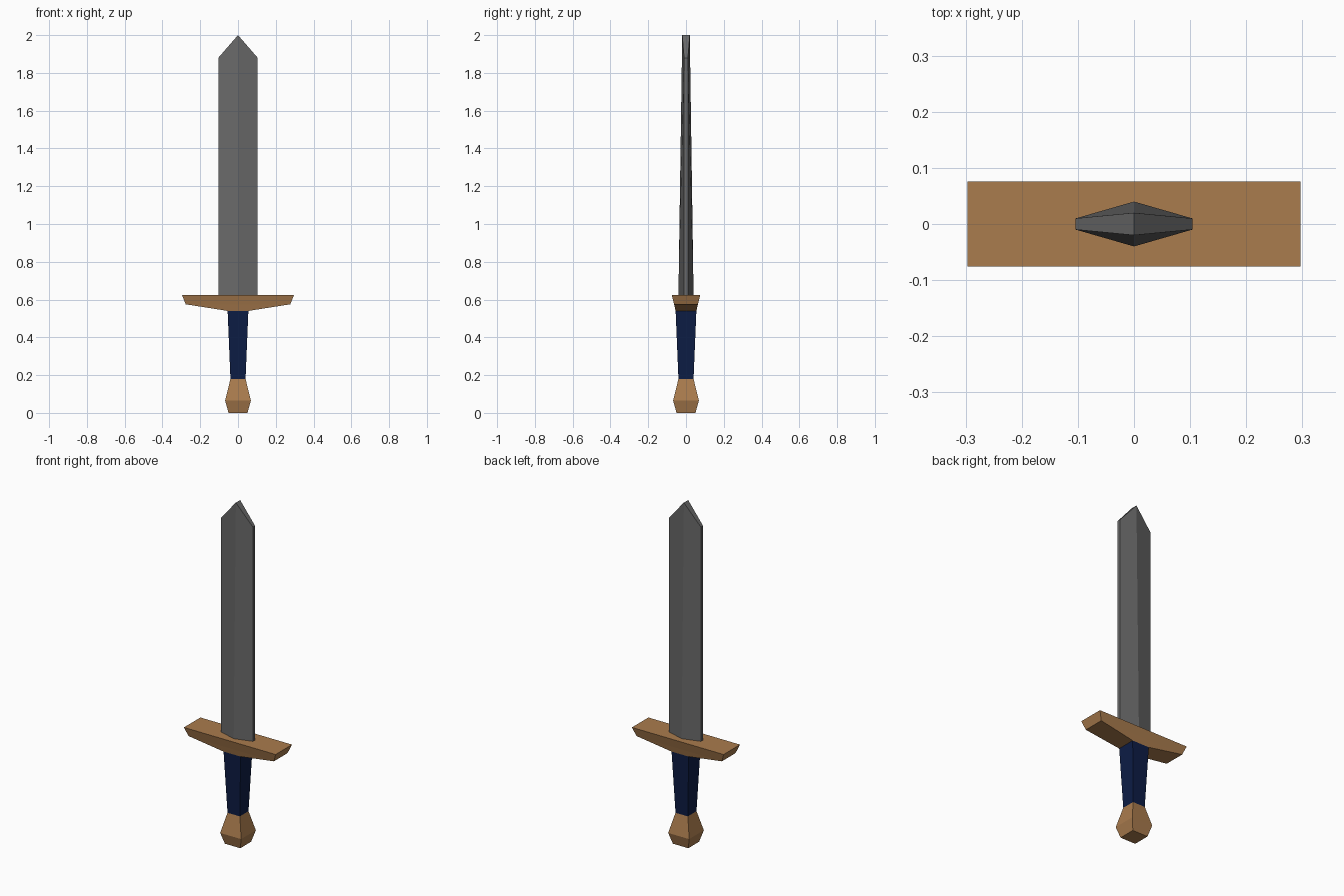
import bpy, bmesh

if "Cube" in bpy.data.objects:
    bpy.data.objects.remove(bpy.data.objects["Cube"])


def material(name, rgb):
    mat = bpy.data.materials.new(name)
    mat.diffuse_color = (*rgb, 1)
    mat.use_nodes = True
    mat.node_tree.nodes["Principled BSDF"].inputs["Base Color"].default_value = mat.diffuse_color
    return mat


def finish(name, bm, mat):
    bmesh.ops.recalc_face_normals(bm, faces=bm.faces[:])
    mesh = bpy.data.meshes.new(name)
    bm.to_mesh(mesh)
    bm.free()
    mesh.materials.append(mat)
    obj = bpy.data.objects.new(name, mesh)
    bpy.context.collection.objects.link(obj)
    return obj


def loft(name, sections, mat):
    """Stack of rectangles (half_x, half_y, z) joined by flat sides."""
    bm = bmesh.new()
    rings = [[bm.verts.new((sx * hx, sy * hy, z))
              for sx, sy in ((-1, -1), (1, -1), (1, 1), (-1, 1))]
             for hx, hy, z in sections]
    for low, high in zip(rings, rings[1:]):
        for i in range(4):
            j = (i + 1) % 4
            bm.faces.new((low[i], low[j], high[j], high[i]))
    bm.faces.new(rings[0])
    bm.faces.new(rings[-1])
    return finish(name, bm, mat)


wood = material("wood", (0.40, 0.20, 0.075))
navy = material("navy_grip", (0.004, 0.012, 0.06))
steel = material("dark_steel", (0.14, 0.14, 0.14))

# Pommel, grip and crossguard
loft("pommel", [(0.05, 0.05, 0), (0.068, 0.068, 0.065), (0.04, 0.04, 0.18)], wood)
loft("grip", [(0.04, 0.04, 0.18), (0.055, 0.055, 0.54)], navy)
loft("crossguard", [(0.055, 0.055, 0.54), (0.277, 0.063, 0.575),
                    (0.297, 0.076, 0.625)], wood)

# Blade: six-sided section, tapering ridges, chisel tip
bm = bmesh.new()
base_z, shoulder_z, tip_z = 0.625, 1.88, 2.0
ridge = {s: (bm.verts.new((0, s * 0.04, base_z)),
             bm.verts.new((0, s * 0.02, tip_z))) for s in (-1, 1)}
edge = {(sx, sy): (bm.verts.new((sx * 0.104, sy * 0.01, base_z)),
                   bm.verts.new((sx * 0.104, sy * 0.01, shoulder_z)))
        for sx in (-1, 1) for sy in (-1, 1)}
for sx in (-1, 1):
    front, back = edge[sx, -1], edge[sx, 1]
    bm.faces.new((front[0], back[0], back[1], front[1]))
    bm.faces.new((front[1], back[1], ridge[1][1], ridge[-1][1]))
    for sy in (-1, 1):
        e, r = edge[sx, sy], ridge[sy]
        bm.faces.new((r[0], e[0], e[1], r[1]))
bm.faces.new((ridge[-1][0], edge[1, -1][0], edge[1, 1][0],
              ridge[1][0], edge[-1, 1][0], edge[-1, -1][0]))
finish("blade", bm, steel)
